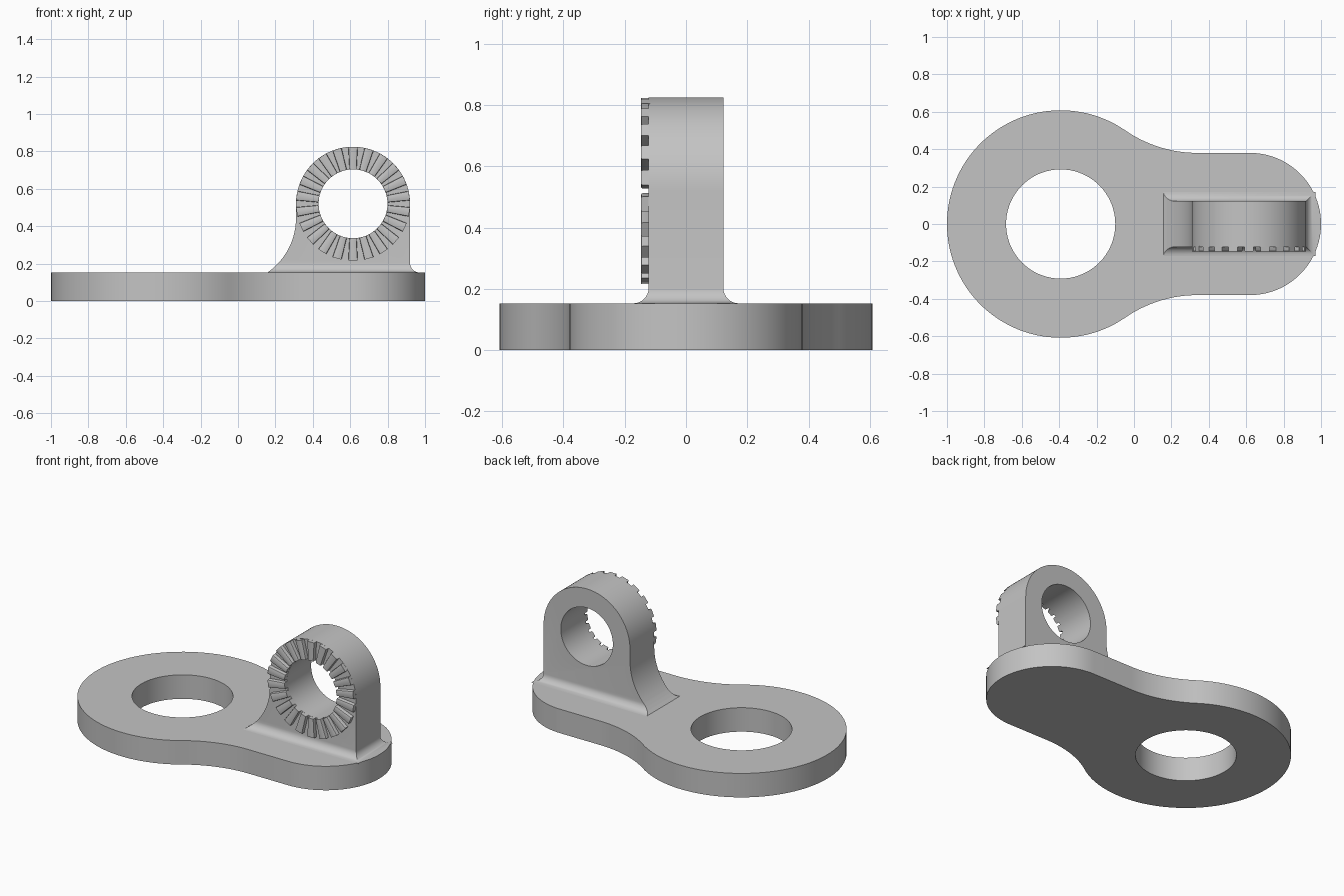
import bpy, bmesh
from math import sin, cos, pi, radians, sqrt, atan2, asin
from mathutils import Vector, Matrix

cube = bpy.data.objects.get("Cube")
if cube:
    bpy.data.objects.remove(cube, do_unlink=True)

grey = bpy.data.materials.new("light_grey")
grey.use_nodes = True
colour = (0.55, 0.55, 0.55, 1)
grey.diffuse_color = colour
grey.node_tree.nodes["Principled BSDF"].inputs["Base Color"].default_value = colour


def arc(cx, cy, r, start, end, steps):
    """Points on an arc, angles in radians."""
    return [(cx + r * cos(start + (end - start) * i / steps),
             cy + r * sin(start + (end - start) * i / steps)) for i in range(steps + 1)]


def prism(name, outline, axis, low, high):
    """Extrude a 2D outline along the given axis from low to high."""
    place = {"x": lambda u, v, d: (d, u, v),
             "y": lambda u, v, d: (u, d, v),
             "z": lambda u, v, d: (u, v, d)}[axis]
    bm = bmesh.new()
    face = bm.faces.new([bm.verts.new(place(u, v, low)) for u, v in outline])
    out = bmesh.ops.extrude_face_region(bm, geom=[face])
    verts = [g for g in out["geom"] if isinstance(g, bmesh.types.BMVert)]
    bmesh.ops.translate(bm, verts=verts, vec=Vector(place(0, 0, high - low)))
    bmesh.ops.recalc_face_normals(bm, faces=bm.faces)
    mesh = bpy.data.meshes.new(name)
    bm.to_mesh(mesh)
    bm.free()
    obj = bpy.data.objects.new(name, mesh)
    bpy.context.collection.objects.link(obj)
    mesh.materials.append(grey)
    return obj


def activate(obj):
    bpy.ops.object.select_all(action="DESELECT")
    obj.select_set(True)
    bpy.context.view_layer.objects.active = obj


def combine(obj, tool, operation):
    """Apply a boolean and delete its tool."""
    mod = obj.modifiers.new("cut", "BOOLEAN")
    mod.operation, mod.object, mod.solver = operation, tool, "EXACT"
    activate(obj)
    bpy.ops.object.modifier_apply(modifier=mod.name)
    bpy.data.objects.remove(tool, do_unlink=True)


def smooth(obj):
    activate(obj)
    bpy.ops.object.shade_smooth_by_angle(angle=radians(30))


# Base plate: large ring end, concave necks, rounded small end
thick = 0.153
ring_x, ring_r = -0.392, 0.608
end_x, end_r = 0.62, 0.38
neck_x = 0.34
dx = neck_x - ring_x
neck_r = (dx ** 2 + end_r ** 2 - ring_r ** 2) / (2 * (ring_r - end_r))
meet = atan2(end_r + neck_r, dx)
half = arc(end_x, 0, end_r, 0, pi / 2, 24)
half += arc(neck_x, end_r + neck_r, neck_r, -pi / 2, meet - pi, 16)
half += arc(ring_x, 0, ring_r, meet, pi, 40)[1:]
outline = half + [(x, -y) for x, y in reversed(half[1:-1])]
base = prism("base_plate", outline, "z", 0, thick)
hole = prism("base_hole", arc(ring_x, 0, 0.292, 0, 2 * pi, 72)[:-1], "z", -0.1, 0.3)
combine(base, hole, "DIFFERENCE")
smooth(base)

# Upright lug: side silhouette crossed with a footed cross-section
cx, cz, lug_r, bore_r = 0.615, 0.52, 0.305, 0.184
depth, foot, bottom = 0.122, 0.05, thick - 0.002
drop, run = 0.29, 0.152
sweep_r = (drop ** 2 + run ** 2) / (2 * run)
left, right = cx - lug_r, cx + lug_r
profile = arc(cx, cz, lug_r, 0, pi, 48)
profile += arc(left - sweep_r, thick + drop, sweep_r, 0, -asin(drop / sweep_r), 14)
profile += [(left - run, bottom), (right + foot, bottom)]
profile += arc(right + foot, thick + foot, foot, -pi / 2, -pi, 8)
lug = prism("upright_lug", profile, "y", -0.3, 0.3)

side = arc(depth + foot, thick + foot, foot, -pi / 2, -pi, 8)
side = [(depth + foot, bottom)] + side + [(depth, 1)]
section = side + [(-y, z) for y, z in reversed(side)]
combine(lug, prism("foot_section", section, "x", 0, 1.2), "INTERSECT")
bore = prism("bore", arc(cx, cz, bore_r, 0, 2 * pi, 64)[:-1], "y", -0.4, 0.4)
combine(lug, bore, "DIFFERENCE")
smooth(lug)

# Ring of radial locking teeth on the front of the lug
count, inner_w, outer_w = 22, 0.019, 0.025
tooth_outline = [(bore_r, -inner_w), (lug_r - 0.001, -outer_w),
                 (lug_r - 0.001, outer_w), (bore_r, inner_w)]
for i in range(count):
    tooth = prism("locking_tooth_%d" % (i + 1), tooth_outline, "y", -depth - 0.025, -depth + 0.004)
    bm = bmesh.new()
    bm.from_mesh(tooth.data)
    front = [e for e in bm.edges if all(v.co.y < -depth for v in e.verts)
             and abs(e.verts[0].co.x - e.verts[1].co.x) > 0.05]
    bmesh.ops.bevel(bm, geom=front, offset=0.006, segments=2, profile=0.5, affect="EDGES")
    turn = Matrix.Translation((cx, 0, cz)) @ Matrix.Rotation(pi / 2 + 2 * pi * i / count, 4, "Y")
    bm.transform(turn)
    bm.to_mesh(tooth.data)
    bm.free()
    smooth(tooth)
